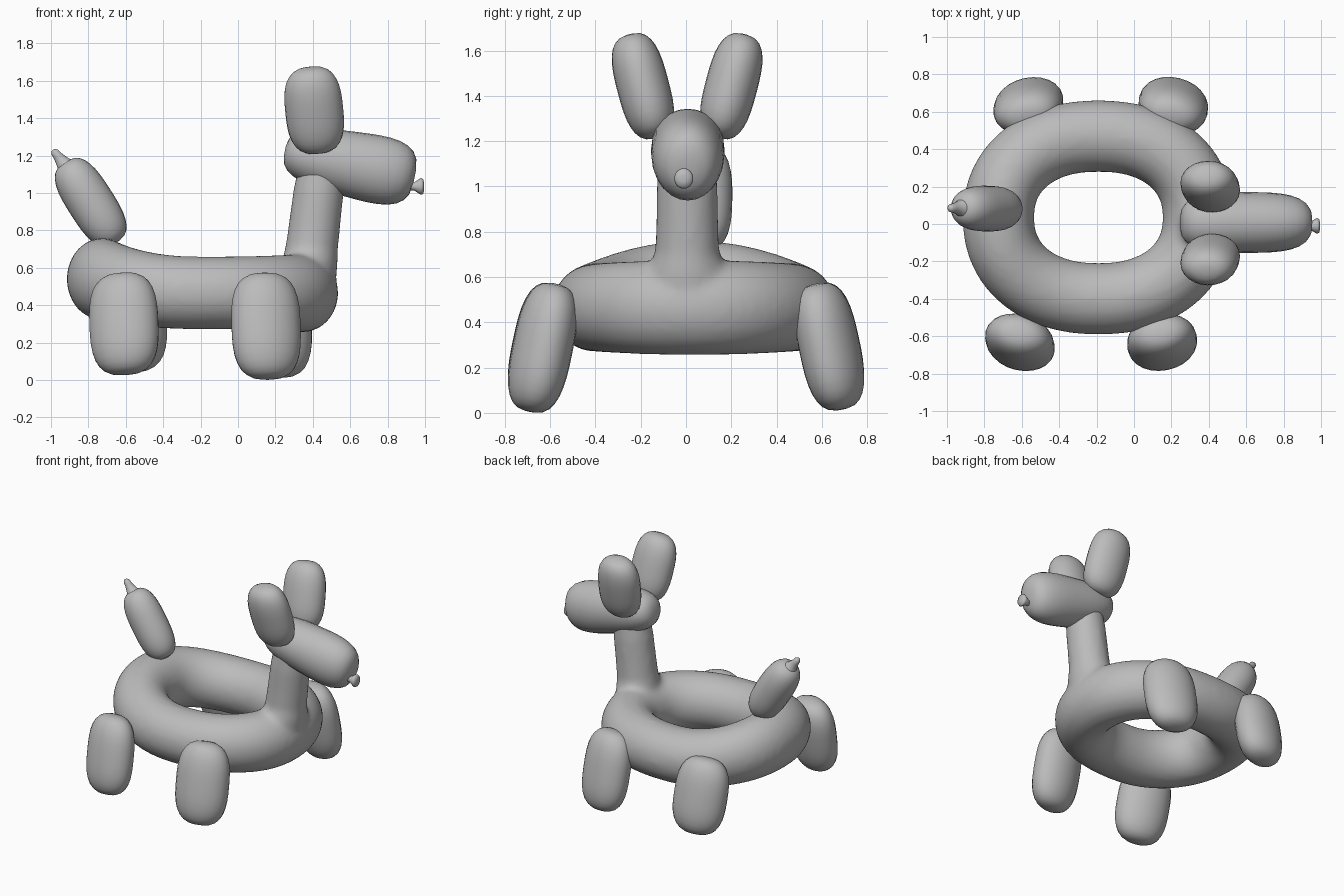
import bpy, bmesh
from math import sin, cos, pi
from mathutils import Vector

cube = bpy.data.objects.get("Cube")
if cube:
    bpy.data.objects.remove(cube, do_unlink=True)

grey = bpy.data.materials.new("balloon_grey")
grey.use_nodes = True
colour = (0.5, 0.5, 0.5, 1)
grey.diffuse_color = colour
grey.node_tree.nodes["Principled BSDF"].inputs["Base Color"].default_value = colour

SIDES = 24


def loft(name, sections, closed=False):
    """Skin elliptical sections: (centre, first half-axis, second half-axis)."""
    bm = bmesh.new()
    rings = []
    for c, u, v in sections:
        angles = [2 * pi * i / SIDES for i in range(SIDES)]
        rings.append([bm.verts.new(c + u * cos(a) + v * sin(a)) for a in angles])
    pairs = list(zip(rings, rings[1:]))
    if closed:
        pairs.append((rings[-1], rings[0]))
    else:
        bm.faces.new(rings[0])
        bm.faces.new(rings[-1])
    for a, b in pairs:
        for i in range(SIDES):
            j = (i + 1) % SIDES
            bm.faces.new((a[i], a[j], b[j], b[i]))
    bmesh.ops.recalc_face_normals(bm, faces=bm.faces)
    for f in bm.faces:
        f.smooth = True
    mesh = bpy.data.meshes.new(name)
    bm.to_mesh(mesh)
    bm.free()
    mesh.materials.append(grey)
    ob = bpy.data.objects.new(name, mesh)
    bpy.context.collection.objects.link(ob)
    return ob


def tube(name, base, tip, side, profile, wide=1, thick=1):
    """Sweep (position, radius along side, radius across) along an axis."""
    base, tip = Vector(base), Vector(tip)
    axis = (tip - base).normalized()
    u = Vector(side)
    u = (u - axis * u.dot(axis)).normalized()
    v = axis.cross(u)
    return loft(name, [(base.lerp(tip, t), u * r * wide, v * s * thick)
                       for t, r, s in profile])


def balloon(name, base, tip, side, wide, thick, power=2.9, start=1, end=1):
    """Sausage with rounded ends, optionally tapered along its wide axis."""
    profile = []
    for i in range(17):
        k = -cos(pi * (0.02 + 0.96 * i / 16))
        r = (1 - abs(k) ** power) ** (1 / power)
        t = (k + 1) / 2
        profile.append((t, r * (start + (end - start) * t), r))
    return tube(name, base, tip, side, profile, wide, thick)


# Saddle-shaped swim ring: rises towards the rear
sections = []
for i in range(64):
    a = 2 * pi * i / 64
    c, s = cos(a), sin(a)
    path_x = abs(c) ** 0.9 * (1 if c > 0 else -1)
    path_y = abs(s) ** 0.9 * (1 if s > 0 else -1)
    rear = max(0, -c) ** 2
    front = max(0, c) ** 2
    out = Vector((c / 0.535, s / 0.435, 0)).normalized()
    centre = Vector((-0.19 + 0.535 * path_x, 0.035 + 0.435 * path_y,
                     0.465 + 0.075 * rear))
    height = 0.195 + 0.025 * rear + 0.015 * front
    sections.append((centre, out * 0.192, Vector((0, 0, height))))
ring = loft("swim_ring", sections, closed=True)

# Neck, flared where it grows out of the ring
neck = tube("neck", (0.37, 0.005, 0.5), (0.45, 0.005, 1.17), (1, 0, 0),
            [(0, 0.15, 0.19), (0.2, 0.148, 0.17), (0.32, 0.14, 0.142),
             (0.5, 0.138, 0.137), (0.75, 0.135, 0.135), (1, 0.12, 0.12)])
bpy.ops.object.select_all(action='DESELECT')
for ob in (neck, ring):
    ob.select_set(True)
bpy.context.view_layer.objects.active = ring
bpy.ops.object.join()
ring.name = "ring_and_neck"
fuse = ring.modifiers.new("fuse", 'REMESH')
fuse.mode = 'VOXEL'
fuse.voxel_size = 0.02
fuse.use_smooth_shade = True
soften = ring.modifiers.new("soften", 'SMOOTH')
soften.iterations = 8

# Head and valve nose
balloon("head", (0.25, 0.008, 1.225), (0.945, 0.008, 1.085), (0, 0, 1),
        0.19, 0.162, 3.2, 0.78, 1.06)
tube("nose", (0.91, -0.01, 1.035), (0.99, -0.01, 1.035), (0, 1, 0),
     [(0, 0.02, 0.02), (0.4, 0.022, 0.022), (0.85, 0.042, 0.045),
      (1, 0.036, 0.04), (1.07, 0.015, 0.015)])

# Ears
for name, s, y in (("left_ear", 1, 0.2), ("right_ear", -1, -0.19)):
    balloon(name, (0.43, y - 0.06 * s, 1.215), (0.385, y + 0.06 * s, 1.67),
            (1, 0, 0), 0.155, 0.115)

# Legs, splayed outwards: name, side, x, foot height, yaw
for name, s, x, foot, yaw in (("front_left_leg", 1, 0.21, 0.015, -0.25),
                              ("front_right_leg", -1, 0.15, 0.005, 0.2),
                              ("rear_left_leg", 1, -0.565, 0.045, 0.22),
                              ("rear_right_leg", -1, -0.61, 0.03, -0.25)):
    balloon(name, (x + 0.01, 0.69 * s, foot), (x - 0.01, 0.575 * s, 0.57),
            (1, yaw, 0), 0.188, 0.13)

# Tail with tied tip
balloon("tail", (-0.65, 0.08, 0.735), (-0.925, 0.085, 1.165), (0, 1, 0),
        0.122, 0.125)
tube("tail_tip", (-0.88, 0.085, 1.09), (-0.985, 0.085, 1.225), (0, 1, 0),
     [(0, 0.1, 0.1), (0.3, 0.075, 0.075), (0.5, 0.04, 0.04),
      (0.8, 0.025, 0.025), (0.95, 0.022, 0.022), (1.04, 0.01, 0.01)])
